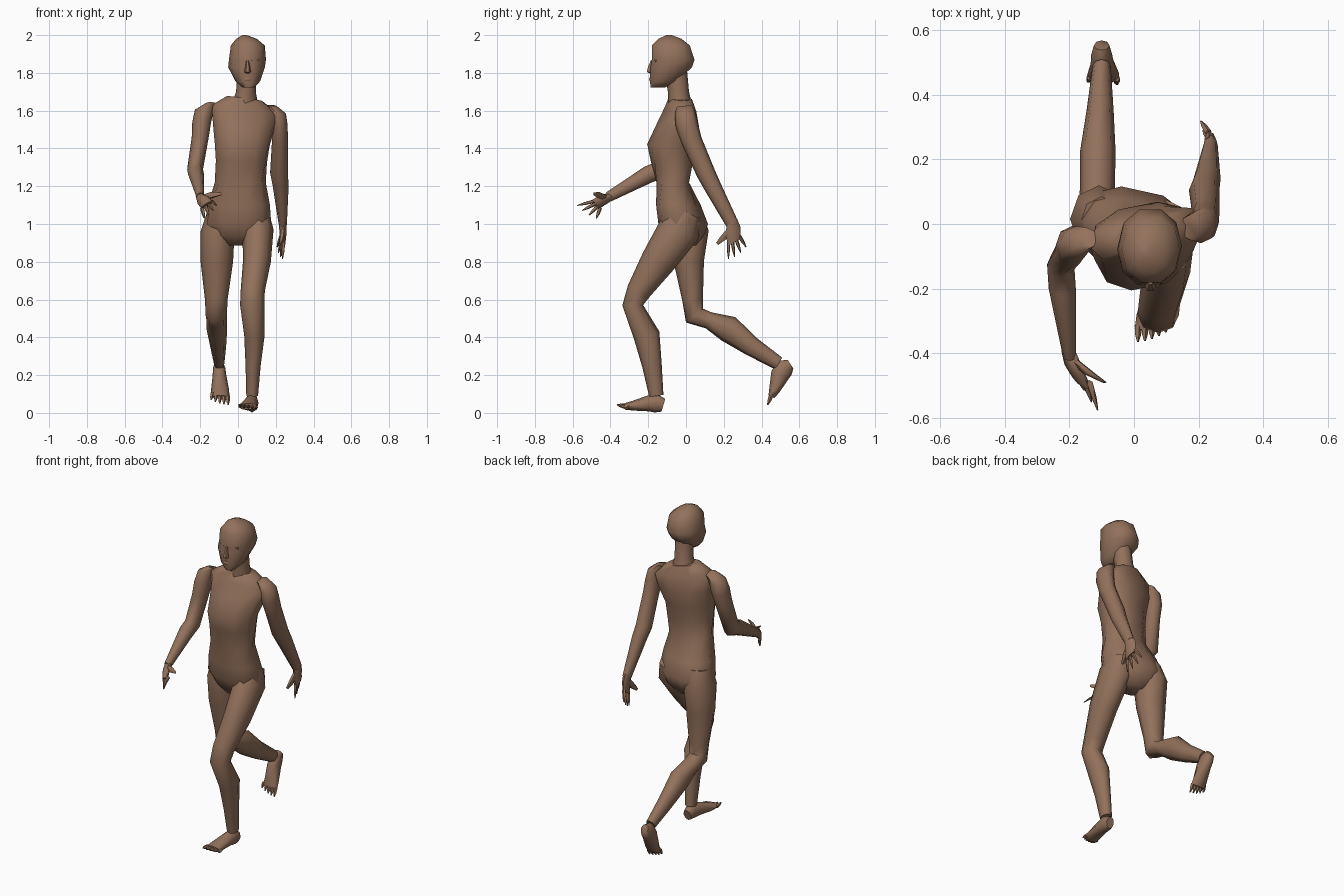
import bpy, bmesh, math
from mathutils import Vector

skin = bpy.data.materials.new("skin")
skin.diffuse_color = (0.29, 0.165, 0.105, 1)
UP = Vector((0, 0, 1))


def loft(name, rings, n=8, flat=False, square=1.0):
    """Skin rings (x, y, z, half_width, half_depth, [side vector]) along a path."""
    bm = bmesh.new()
    pts = [Vector(r[:3]) for r in rings]
    loops = []
    for i, r in enumerate(rings):
        t = UP if flat else sum(((pts[j + 1] - pts[j]).normalized()
                                 for j in (i - 1, i) if 0 <= j < len(pts) - 1), Vector())
        u = Vector(r[5] if len(r) > 5 else (1, 0, 0)).normalized()
        v = t.cross(u).normalized()
        loop = []
        for k in range(n):
            a = math.tau * k / n
            c, s = (math.copysign(abs(f) ** square, f) for f in (math.cos(a), math.sin(a)))
            loop.append(bm.verts.new(pts[i] + u * c * r[3] + v * s * r[4]))
        loops.append(loop)
    for a, b in zip(loops, loops[1:]):
        for k in range(n):
            bm.faces.new((a[k], a[(k + 1) % n], b[(k + 1) % n], b[k]))
    bm.faces.new(loops[0])
    bm.faces.new(loops[-1])
    bmesh.ops.recalc_face_normals(bm, faces=bm.faces)
    me = bpy.data.meshes.new(name)
    bm.to_mesh(me)
    bm.free()
    ob = bpy.data.objects.new(name, me)
    bpy.context.collection.objects.link(ob)
    me.materials.append(skin)
    bpy.ops.object.select_all(action='DESELECT')
    ob.select_set(True)
    bpy.context.view_layer.objects.active = ob
    bpy.ops.object.shade_smooth_by_angle(angle=math.radians(60))
    return ob


def digits(name, count, base0, base1, tip0, tip1, r, side):
    """A fan of tapering fingers or toes between two outer ones."""
    for i in range(count):
        f = i / (count - 1)
        b = Vector(base0).lerp(Vector(base1), f)
        e = Vector(tip0).lerp(Vector(tip1), f)
        e += (e - b) * 0.15 * math.sin(math.pi * f)
        m = b.lerp(e, 0.55)
        loft(f"{name}_{i + 1}", [(*b, r, r, side), (*m, r * .85, r * .85, side),
                                 (*e, r * .25, r * .25, side)], n=5)


# torso: hips turned one way, shoulders the other
hip, chest, top = (1, -.22, 0), (1, .2, -.05), (1, .22, -.14)
loft("torso", [
    (0, -.01, .885, .06, .06, hip),
    (0, -.01, .94, .15, .10, hip),
    (0, -.015, 1.0, .18, .125, hip),
    (.005, -.04, 1.10, .168, .112, hip),
    (.012, -.07, 1.22, .135, .09),
    (.018, -.075, 1.33, .138, .108, chest),
    (.022, -.08, 1.42, .148, .122, chest),
    (.032, -.045, 1.52, .168, .108, chest),
    (.04, -.03, 1.605, .185, .075, top),
    (.035, -.03, 1.665, .095, .058, top)], n=10, flat=True, square=.85)

# neck and head
loft("neck", [(.035, -.03, 1.62, .075, .065), (.042, -.04, 1.70, .052, .056),
              (.048, -.055, 1.82, .052, .06)], flat=True)
loft("head", [
    (.055, -.15, 1.722, .03, .038),
    (.052, -.12, 1.755, .065, .075),
    (.045, -.078, 1.83, .097, .115),
    (.05, -.068, 1.87, .098, .118),
    (.052, -.08, 1.945, .09, .105),
    (.045, -.085, 1.98, .055, .065),
    (.035, -.09, 2.0, .012, .015)], n=10, flat=True, square=.9)
loft("nose", [(.051, -.18, 1.865, .008, .008), (.051, -.188, 1.83, .013, .016),
              (.051, -.19, 1.805, .018, .02), (.051, -.18, 1.797, .012, .012)], n=6, flat=True)
loft("lips", [(.051, -.172, 1.785, .02, .015), (.051, -.178, 1.77, .03, .02),
              (.051, -.178, 1.758, .024, .018), (.051, -.172, 1.748, .015, .012)], n=6, flat=True)
loft("chin", [(.053, -.165, 1.748, .03, .02), (.053, -.17, 1.73, .026, .02),
              (.053, -.165, 1.722, .015, .012)], n=6, flat=True)
for s in (-1, 1):
    loft("eyebrow", [(.051 + s * .018, -.176, 1.862, .012, .008, UP),
                     (.051 + s * .06, -.155, 1.862, .008, .008, UP)], n=5)

# forward arm
loft("forward_arm", [
    (-.145, -.045, 1.635, .03, .035), (-.178, -.055, 1.605, .05, .05),
    (-.192, -.065, 1.54, .05, .06), (-.2, -.085, 1.46, .045, .055),
    (-.227, -.125, 1.29, .042, .053), (-.222, -.2, 1.262, .042, .046),
    (-.2, -.41, 1.143, .02, .027)])
side = (.05, -.045, .035)
loft("forward_palm", [(-.202, -.395, 1.15, .024, .022, side),
                      (-.185, -.445, 1.125, .042, .02, side),
                      (-.165, -.485, 1.1, .042, .014, side)])
digits("forward_finger", 4, (-.138, -.49, 1.12), (-.19, -.455, 1.085),
       (-.113, -.575, 1.098), (-.178, -.475, 1.03), .011, side)
loft("forward_thumb", [(-.185, -.425, 1.14, .018, .016), (-.135, -.465, 1.155, .018, .018),
                       (-.092, -.49, 1.16, .008, .008)], n=6)

# trailing arm
loft("trailing_arm", [
    (.175, -.01, 1.625, .03, .04), (.208, -.005, 1.585, .046, .055),
    (.218, .005, 1.52, .045, .06), (.222, .03, 1.44, .042, .055),
    (.217, .105, 1.27, .047, .05), (.226, .14, 1.2, .042, .046),
    (.237, .245, 1.0, .022, .034)])
side = (-.01, .055, .035)
loft("trailing_palm", [(.237, .242, 1.01, .034, .022, side),
                       (.238, .25, .96, .046, .019, side),
                       (.236, .255, .905, .04, .014, side)])
digits("trailing_finger", 4, (.24, .225, .905), (.23, .282, .935),
       (.236, .225, .815), (.207, .318, .878), .011, side)
loft("trailing_thumb", [(.238, .235, .97, .016, .018), (.232, .195, .925, .015, .018),
                        (.225, .165, .895, .007, .009)], n=6)

# forward leg and foot
loft("forward_leg", [
    (.1, .0, 1.06, .065, .08), (.106, -.035, .97, .082, .112),
    (.1, -.15, .8, .074, .092), (.078, -.25, .645, .064, .065),
    (.075, -.282, .57, .064, .055), (.087, -.208, .41, .054, .07),
    (.08, -.18, .25, .04, .052), (.075, -.157, .09, .031, .038)])
loft("forward_foot", [(.075, -.12, .04, .026, .035), (.074, -.16, .052, .035, .05),
                      (.068, -.2, .05, .036, .042), (.056, -.28, .038, .048, .026),
                      (.052, -.325, .034, .05, .017)])
digits("forward_toe", 5, (.012, -.315, .036), (.094, -.305, .03),
       (.012, -.365, .043), (.098, -.335, .028), .012, (1, 0, 0))

# trailing leg and foot
loft("trailing_leg", [
    (-.1, .005, 1.06, .065, .08), (-.108, .015, .96, .09, .105),
    (-.112, .015, .8, .086, .08), (-.115, .035, .6, .06, .055),
    (-.115, .045, .515, .056, .058), (-.113, .12, .49, .054, .045),
    (-.112, .225, .445, .055, .072), (-.105, .35, .35, .042, .052),
    (-.1, .49, .262, .028, .036)])
loft("trailing_foot", [(-.1, .553, .258, .024, .028), (-.1, .522, .238, .033, .052),
                       (-.098, .497, .2, .036, .05), (-.095, .468, .12, .048, .029),
                       (-.095, .452, .085, .05, .017)])
digits("trailing_toe", 5, (-.055, .452, .092), (-.135, .455, .105),
       (-.052, .432, .042), (-.142, .44, .07), .012, (1, 0, 0))
